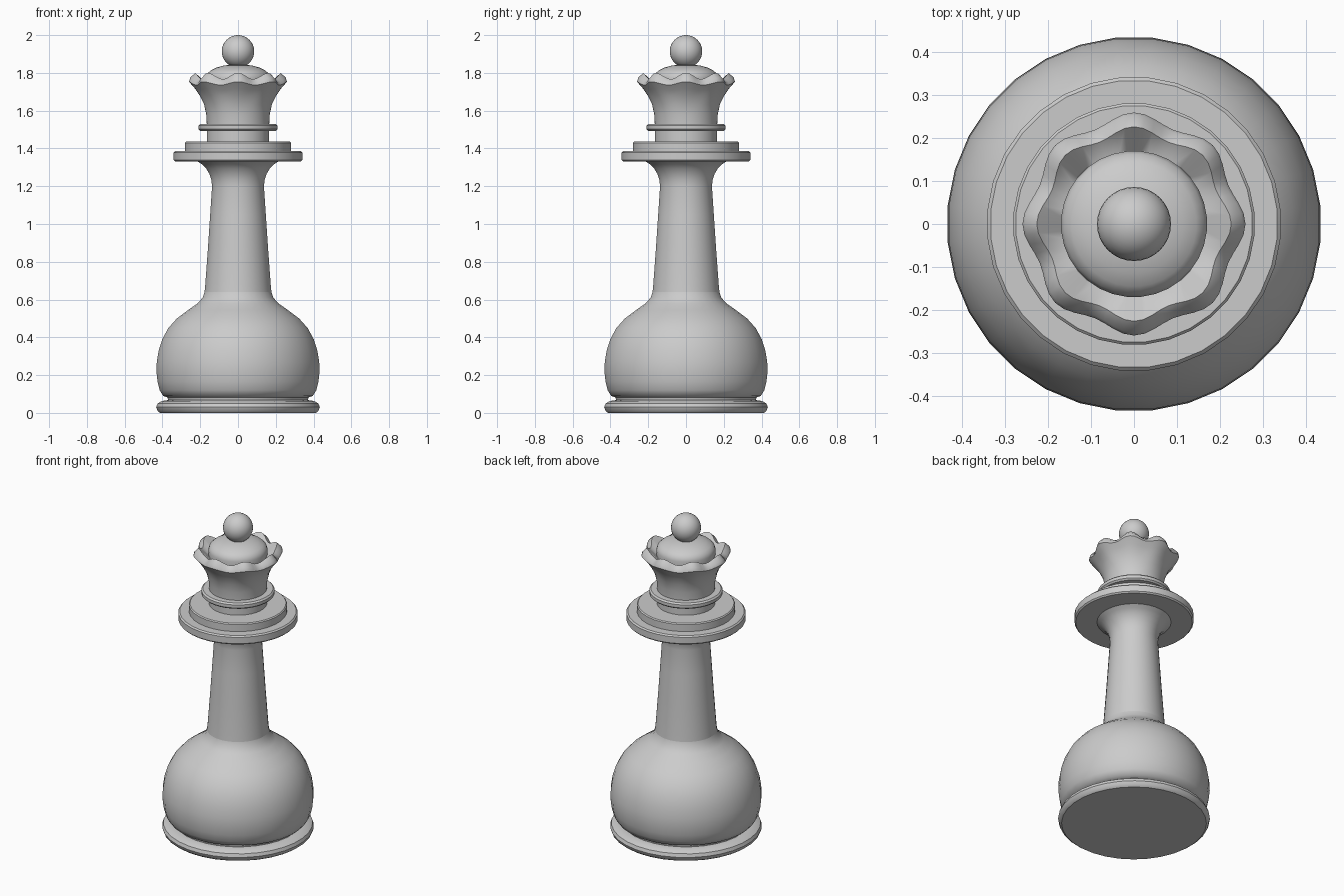
import bpy, bmesh
from math import cos, sin, pi, radians

cube = bpy.data.objects.get("Cube")
if cube:
    bpy.data.objects.remove(cube, do_unlink=True)

grey = bpy.data.materials.new("plain grey")
grey.use_nodes = True
COLOUR = (0.6, 0.6, 0.6, 1)
grey.diffuse_color = COLOUR
grey.node_tree.nodes["Principled BSDF"].inputs["Base Color"].default_value = COLOUR


def finish(obj, angle=35):
    """Assign the material and smooth all but the sharp edges."""
    obj.data.materials.append(grey)
    bpy.ops.object.select_all(action="DESELECT")
    obj.select_set(True)
    bpy.context.view_layer.objects.active = obj
    bpy.ops.object.shade_smooth_by_angle(angle=radians(angle))


def lathe(name, profile, sides=32, points=0, angle=35):
    """Spin (radius, z[, extra radius, extra z at each point]) rows into a closed solid."""
    bm = bmesh.new()
    rings = []
    for r, z, *wave in profile:
        dr, dz = wave or (0, 0)
        ring = []
        for i in range(sides):
            a = 2 * pi * (i + (0 if points else 0.5)) / sides
            w = 0.5 + 0.5 * cos(points * a) if points else 0
            rad = r + dr * w
            ring.append(bm.verts.new((rad * cos(a), rad * sin(a), z + dz * w)))
        rings.append(ring)
    for low, high in zip(rings, rings[1:]):
        for i in range(sides):
            j = (i + 1) % sides
            bm.faces.new((low[i], low[j], high[j], high[i]))
    bm.faces.new(rings[0][::-1])
    bm.faces.new(rings[-1])
    bmesh.ops.recalc_face_normals(bm, faces=bm.faces)
    mesh = bpy.data.meshes.new(name)
    bm.to_mesh(mesh)
    bm.free()
    obj = bpy.data.objects.new(name, mesh)
    bpy.context.collection.objects.link(obj)
    finish(obj, angle)


def disc(name, radius, z0, z1, bevel):
    """Flat collar with chamfered rims."""
    lathe(name, [(radius - bevel, z0), (radius, z0 + bevel),
                 (radius, z1 - bevel), (radius - bevel, z1)])


# Foot ring
lathe("foot_ring", [(.415, 0), (.428, .01), (.435, .03), (.428, .05),
                    (.405, .063), (.37, .068)])

# Round belly, rising from the groove above the foot
lathe("belly", [(.37, .06), (.375, .082), (.398, .09), (.417, .12), (.428, .165),
                (.434, .22), (.432, .27), (.422, .33), (.403, .39), (.37, .45),
                (.325, .5), (.265, .545), (.215, .58), (.188, .61), (.178, .64)], angle=50)

# Tapering stem with a flared head
lathe("stem", [(.18, .62), (.174, .68), (.16, .87), (.148, 1.05), (.138, 1.2),
               (.142, 1.235), (.152, 1.265), (.17, 1.295), (.19, 1.315), (.22, 1.335)])

# Stacked collars and neck
disc("wide_collar", .342, 1.33, 1.386, .008)
disc("upper_collar", .281, 1.38, 1.436, .006)
disc("neck", .166, 1.43, 1.5, .002)
disc("neck_ring", .21, 1.493, 1.53, .009)

# Scalloped crown with eight points
lathe("crown", [(.165, 1.525), (.168, 1.58), (.18, 1.635), (.197, 1.68, .006, 0),
                (.215, 1.708, .012, .008), (.237, 1.735, .022, .018),
                (.231, 1.75, .022, .025), (.206, 1.766, .02, .034),
                (.17, 1.745)], sides=64, points=8, angle=40)

# Dome inside the crown
lathe("dome", [(.168, 1.735), (.17, 1.775), (.163, 1.797), (.145, 1.813),
               (.115, 1.828), (.08, 1.838), (.04, 1.843), (.005, 1.845)])

# Ball finial
bpy.ops.mesh.primitive_uv_sphere_add(segments=32, ring_count=16, radius=.086,
                                     location=(0, 0, 1.914))
ball = bpy.context.object
ball.name = "ball_finial"
finish(ball)
